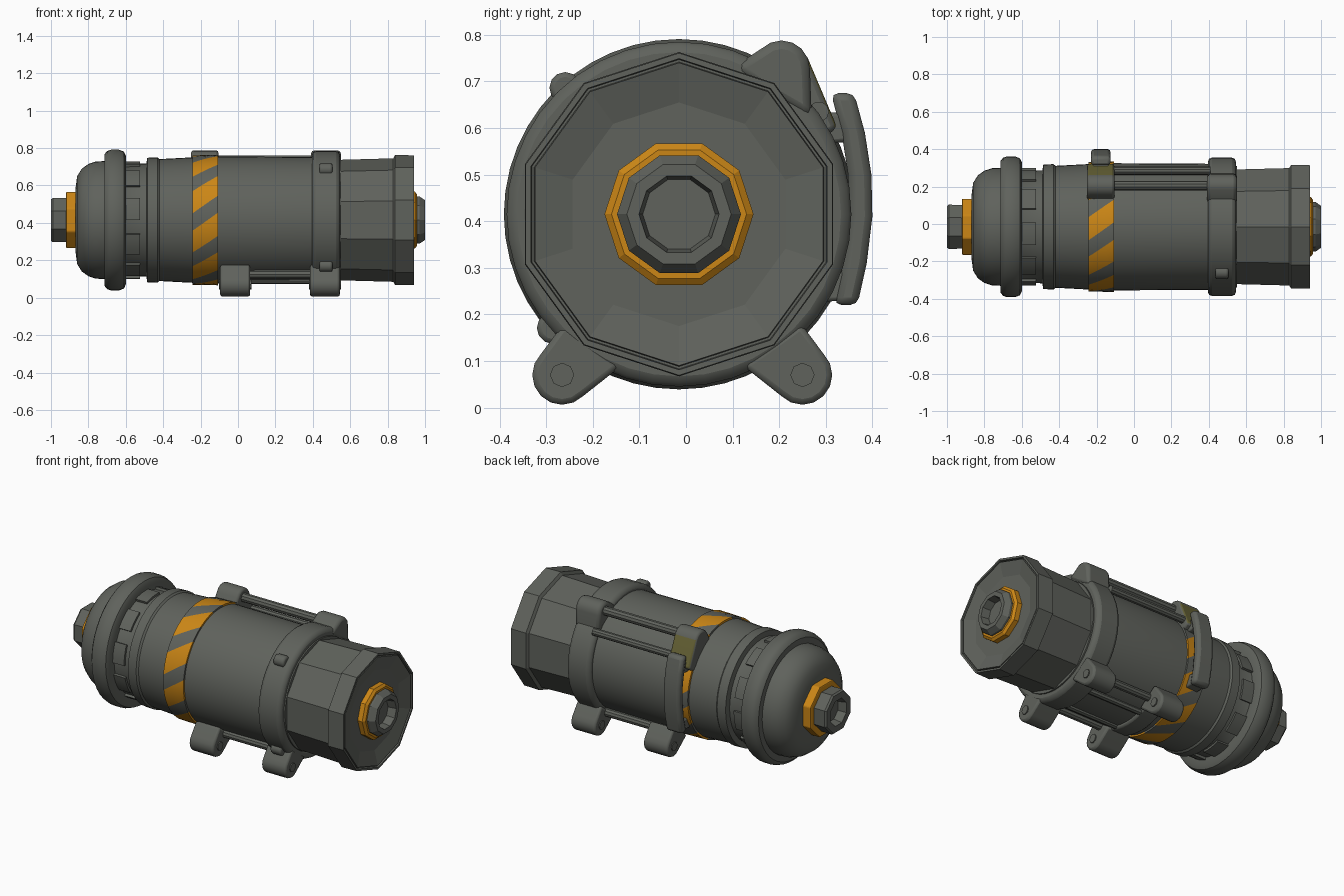
import bpy, bmesh
from math import sin, cos, radians, pi

if "Cube" in bpy.data.objects:
    bpy.data.objects.remove(bpy.data.objects["Cube"])

CY, CZ = -0.015, 0.415   # long axis of the canister, parallel to x


def material(name, rgb):
    m = bpy.data.materials.new(name)
    m.use_nodes = True
    m.diffuse_color = (*rgb, 1)
    bsdf = m.node_tree.nodes["Principled BSDF"]
    bsdf.inputs["Base Color"].default_value = (*rgb, 1)
    bsdf.inputs["Roughness"].default_value = 0.7
    return m


GREY = material("grey_metal", (0.115, 0.122, 0.107))
ORANGE = material("warning_orange", (0.60, 0.24, 0.008))
OLIVE = material("olive_label", (0.13, 0.12, 0.035))


def finish(name, bm, mats, smooth=35, bevel=0.0):
    bmesh.ops.recalc_face_normals(bm, faces=bm.faces)
    me = bpy.data.meshes.new(name)
    bm.to_mesh(me)
    bm.free()
    ob = bpy.data.objects.new(name, me)
    bpy.context.collection.objects.link(ob)
    for m in mats:
        me.materials.append(m)
    if bevel:
        mod = ob.modifiers.new("soft_edges", "BEVEL")
        mod.width, mod.segments = bevel, 2
        mod.limit_method, mod.angle_limit = "ANGLE", radians(40)
    if smooth:
        bpy.ops.object.select_all(action="DESELECT")
        ob.select_set(True)
        bpy.context.view_layer.objects.active = ob
        bpy.ops.object.shade_smooth_by_angle(angle=radians(smooth))
    return ob


def on_axis(x, r, deg):
    a = radians(deg)
    return (x, CY - r * cos(a), CZ + r * sin(a))


def lathe(name, profile, mat=GREY, segs=40, start=90, sweep=360, smooth=35, bevel=0.0):
    """Turn (x, radius) points round the long axis; 0 deg is the front, 90 the top."""
    bm = bmesh.new()
    rings = [[bm.verts.new(on_axis(x, r, start + sweep * i / segs)) for x, r in profile]
             for i in range(segs + 1)]
    for a, b in zip(rings, rings[1:]):
        for j in range(len(profile) - 1):
            bm.faces.new((a[j], a[j + 1], b[j + 1], b[j]))
    bmesh.ops.remove_doubles(bm, verts=bm.verts, dist=1e-5)
    if sweep < 360:
        bmesh.ops.holes_fill(bm, edges=bm.edges)
    return finish(name, bm, [mat], smooth, bevel)


def band(x0, x1, r0, r1):
    """Closed rectangular profile."""
    return [(x0, r0), (x0, r1), (x1, r1), (x1, r0), (x0, r0)]


def disc(y, z, r, n=16):
    return [(y + r * cos(2 * pi * i / n), z + r * sin(2 * pi * i / n)) for i in range(n)]


def hull(name, points, x0, x1, bevel=0.012, mats=(GREY,), rule=None):
    """Convex outline of (y, z) points, extruded along x."""
    bm = bmesh.new()
    for x in (x0, x1):
        for y, z in points:
            bm.verts.new((x, y, z))
    bmesh.ops.convex_hull(bm, input=bm.verts)
    bmesh.ops.delete(bm, geom=[v for v in bm.verts if not v.link_faces], context="VERTS")
    bmesh.ops.dissolve_limit(bm, angle_limit=0.02, verts=bm.verts, edges=bm.edges)
    bmesh.ops.recalc_face_normals(bm, faces=bm.faces)
    for f in bm.faces:
        if rule and rule(f):
            f.material_index = 1
    return finish(name, bm, mats, 35, bevel)


# Main shell: domed left cap, neck, collar and barrel
lathe("shell", [(-0.86, 0), (-0.87, 0.16), (-0.86, 0.235), (-0.835, 0.275), (-0.80, 0.30),
                (-0.76, 0.313), (-0.70, 0.316), (-0.62, 0.31), (-0.60, 0.30), (-0.49, 0.302),
                (-0.485, 0.333), (-0.43, 0.335), (-0.42, 0.326), (-0.25, 0.335),
                (-0.10, 0.340), (0.40, 0.337), (0.55, 0.325), (0.56, 0)], segs=48)
lathe("cap_ring", [(-0.715, 0.30), (-0.715, 0.35), (-0.70, 0.369), (-0.68, 0.376),
                   (-0.635, 0.376), (-0.61, 0.366), (-0.60, 0.345), (-0.60, 0.30)], segs=48)
for k in range(10):
    lathe("neck_tab", band(-0.60, -0.525, 0.29, 0.314), segs=4, start=36 * k, sweep=22)

# Ten-sided right end with a raised rim and a dished face
lathe("end_housing", [(0.54, 0), (0.54, 0.322), (0.83, 0.330), (0.84, 0.348), (0.94, 0.346),
                      (0.94, 0.334), (0.925, 0.332), (0.925, 0.327), (0.937, 0.325),
                      (0.915, 0.24), (0.915, 0)], segs=10, smooth=0)

# Nozzles with orange collars at both ends
lathe("left_collar", band(-0.92, -0.85, 0.05, 0.162), ORANGE, 8, 22.5, smooth=0, bevel=0.006)
lathe("left_nozzle", [(-0.86, 0.125), (-0.99, 0.128), (-1.0, 0.12), (-1.0, 0.08),
                      (-0.95, 0.07), (-0.95, 0)], GREY, 8, 22.5, smooth=0)
lathe("right_collar", [(0.90, 0.160), (0.945, 0.160), (0.957, 0.145), (0.957, 0.08)],
      ORANGE, 10, 108, smooth=0)
lathe("right_nozzle", [(0.92, 0.133), (0.97, 0.133), (1.0, 0.112), (1.0, 0.086),
                       (0.95, 0.078), (0.95, 0)], GREY, 10, 108, smooth=0)

# Hazard band: ten slanted stripes round the barrel
bm = bmesh.new()
columns = [(-0.245, 0.325), (-0.243, 0.346), (-0.20, 0.347), (-0.15, 0.348),
           (-0.107, 0.349), (-0.105, 0.33)]
grid = [[bm.verts.new(on_axis(x, r, 14 + 360 * i / 70 + 118 * (x + 0.175))) for x, r in columns]
        for i in range(70)]
for i in range(70):
    a, b = grid[i], grid[(i + 1) % 70]
    for j in range(len(columns) - 1):
        f = bm.faces.new((a[j], a[j + 1], b[j + 1], b[j]))
        f.material_index = 1 if i % 7 < 4 else 0
finish("hazard_band", bm, [GREY, ORANGE])

# Mounting ring near the right end, with small knobs on its front
lathe("mounting_ring", band(0.395, 0.545, 0.31, 0.37), segs=40, bevel=0.022)
for deg in (48, -42):
    _, y, z = on_axis(0, 0.365, deg)
    hull("ring_knob", disc(y, z, 0.034, 12), 0.435, 0.505, 0.01)

# Feet: two pairs of lugs, each with a bolt, joined by rods and a strap
lathe("foot_strap", band(-0.07, 0.04, 0.32, 0.358), segs=12, start=-130, sweep=80, bevel=0.01)
for s in (-1, 1):
    y0 = -0.008
    lug = disc(y0 + s * 0.258, 0.07, 0.064) + [(y0 + s * 0.255, 0.18), (y0 + s * 0.13, 0.09)]
    bolt = disc(y0 + s * 0.258, 0.07, 0.026, 8)
    for x0, x1 in ((-0.095, 0.065), (0.385, 0.545)):
        hull("foot_lug", lug, x0, x1)
        hull("foot_bolt", bolt, x0 - 0.006, x1 + 0.006, 0)
    hull("foot_rod", disc(y0 + s * 0.205, 0.125, 0.024, 10), 0.05, 0.40, 0)
    hull("inner_foot_rod", disc(y0 + s * 0.10, 0.09, 0.018, 8), 0.03, 0.40, 0)

# Upper rear lugs and the rods between them
boss = disc(0.205, 0.727, 0.061)
hull("ring_lug", boss + [(0.10, 0.73), (0.27, 0.62)], 0.39, 0.55, 0.018)
hull("band_clamp", boss + [(0.12, 0.70), (0.325, 0.60), (0.28, 0.57)], -0.25, -0.105, 0.012,
     (GREY, OLIVE), lambda f: f.normal.y > 0.7 and f.normal.z > 0.1
     and 0.62 < f.calc_center_median().z < 0.71)
hull("upper_rod", disc(0.205, 0.735, 0.026, 10), -0.12, 0.41, 0)
hull("lower_rod", disc(0.285, 0.635, 0.022, 10), -0.12, 0.41, 0)

# Rear carrying handle: a bowed flat bar with two stand-offs
bow = [(0.335, 0.675), (0.358, 0.59), (0.372, 0.50), (0.374, 0.41), (0.362, 0.31), (0.342, 0.22)]
outline = [(y + 0.026, z) for y, z in bow] + [(y - 0.024, z) for y, z in reversed(bow)]
bm = bmesh.new()
face = bm.faces.new([bm.verts.new((-0.23, y, z)) for y, z in outline])
top = bmesh.ops.extrude_face_region(bm, geom=[face])["geom"]
bmesh.ops.translate(bm, vec=(0.105, 0, 0), verts=[v for v in top if isinstance(v, bmesh.types.BMVert)])
finish("handle", bm, [GREY], 35, 0.016)
for z in (0.60, 0.26):
    hull("handle_standoff", [(0.25, z - 0.035), (0.25, z + 0.04), (0.35, z - 0.03), (0.35, z + 0.03)],
         -0.22, -0.135, 0.008)
